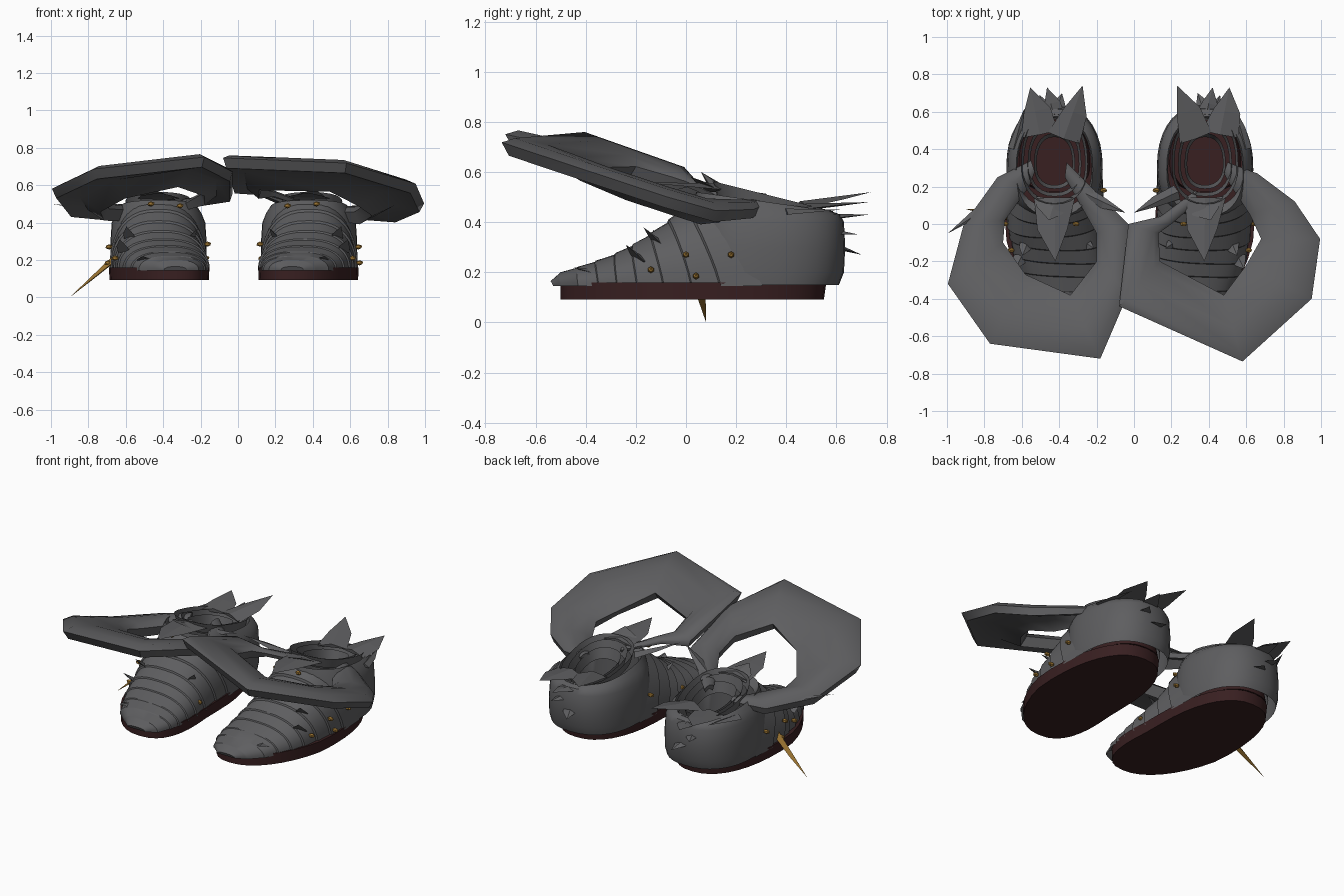
import bpy, bmesh, math, random
from mathutils import Vector

random.seed(4)
if "Cube" in bpy.data.objects:
    bpy.data.objects.remove(bpy.data.objects["Cube"])


def material(name, rgb):
    m = bpy.data.materials.new(name)
    m.use_nodes = True
    m.diffuse_color = (*rgb, 1)
    m.node_tree.nodes["Principled BSDF"].inputs["Base Color"].default_value = (*rgb, 1)
    return m


GREY = material("grey cloth", (0.112, 0.112, 0.117))
RED = material("dark red leather", (0.04, 0.014, 0.015))
GOLD = material("old gold", (0.32, 0.17, 0.03))


def finish(bm, name, mat, smooth=None):
    bmesh.ops.recalc_face_normals(bm, faces=bm.faces)
    mesh = bpy.data.meshes.new(name)
    bm.to_mesh(mesh)
    bm.free()
    ob = bpy.data.objects.new(name, mesh)
    bpy.context.collection.objects.link(ob)
    mesh.materials.append(mat)
    if smooth:
        bpy.ops.object.select_all(action="DESELECT")
        ob.select_set(True)
        bpy.context.view_layer.objects.active = ob
        bpy.ops.object.shade_smooth_by_angle(angle=math.radians(smooth))


def loft(rings, name, mat, closed=True, cap_start=False, cap_end=False, smooth=40):
    bm = bmesh.new()
    rows = [[bm.verts.new(p) for p in r] for r in rings]
    n = len(rows[0])
    for a, b in zip(rows, rows[1:]):
        for i in range(n if closed else n - 1):
            j = (i + 1) % n
            bm.faces.new((a[i], a[j], b[j], b[i]))
    if cap_start:
        bm.faces.new(rows[0])
    if cap_end:
        bm.faces.new(rows[-1])
    finish(bm, name, mat, smooth)


def power(v, e):
    return math.copysign(abs(v) ** e, v)


def inward(side, y):
    """Sideways curve of the toe towards the other shoe."""
    return -side * 0.09 * max(0, min(1, (-0.05 - y) / 0.45)) ** 1.2


def oval(cx, cy, w, front, back, z, tilt=0, n=36, side=0):
    """Egg-shaped outline with separate front and back lengths."""
    pts = []
    for i in range(n):
        a = math.tau * i / n
        dy = power(math.sin(a), 0.85) * (back if math.sin(a) > 0 else front)
        pts.append((cx + w * power(math.cos(a), 0.85) + inward(side, cy + dy), cy + dy, z - tilt * dy))
    return pts


def interp(table, y):
    for (y0, v0), (y1, v1) in zip(table, table[1:]):
        if y <= y1:
            return v0 + (v1 - v0) * (y - y0) / (y1 - y0)
    return table[-1][1]


def shard(name, base, tip, width, mat=GREY, thick=0.012):
    """Torn pointed scrap: a flat, slightly folded leaf."""
    a, t = Vector(base), Vector(tip)
    d = (t - a).normalized()
    side = d.cross(Vector((0, 0, 1)))
    side = side.normalized() if side.length > 0.2 else Vector((1, 0, 0))
    up = side.cross(d)
    bm = bmesh.new()
    b = [bm.verts.new(p) for p in (a + side * width, a - side * width, a + up * thick * 2)]
    mid = a.lerp(t, 0.5)
    m = [bm.verts.new(p) for p in (mid + side * width * 0.85, mid - side * width * 0.6, mid + up * thick)]
    top = bm.verts.new(t)
    bm.faces.new(b)
    for i in range(3):
        j = (i + 1) % 3
        bm.faces.new((b[i], b[j], m[j], m[i]))
        bm.faces.new((m[i], m[j], top))
    finish(bm, name, mat)


def stud(name, p):
    bm = bmesh.new()
    bmesh.ops.create_icosphere(bm, subdivisions=1, radius=0.014)
    for v in bm.verts:
        v.co = Vector((v.co.x * 1.5, v.co.y, v.co.z)) + Vector(p)
    finish(bm, name, GOLD)


# Height, half width and backward sweep of the wraps along the forefoot
HEIGHT = [(-0.54, 0.02), (-0.5, 0.055), (-0.4, 0.085), (-0.3, 0.12), (-0.2, 0.17),
          (-0.1, 0.235), (0, 0.32), (0.05, 0.37)]
WIDTH = [(-0.54, 0.06), (-0.5, 0.125), (-0.43, 0.175), (-0.33, 0.215), (-0.2, 0.245),
         (-0.05, 0.255), (0.05, 0.259)]
SWEEP = [(-0.54, 0.01), (-0.25, 0.02), (-0.07, 0.08), (0.0, 0.13), (0.05, 0.26)]


def arch(side, cx, y, scale, tilt):
    pts = []
    for i in range(21):
        a = math.pi * i / 20
        c, s = math.cos(a), math.sin(a)
        pts.append((cx + inward(side, y) + scale * interp(WIDTH, y) * power(c, 0.8),
                    y + tilt * c + interp(SWEEP, y) * (1 - s),
                    0.145 + scale * interp(HEIGHT, y) * s ** 0.85))
    return pts


def shoe(side, cx, label):
    def at(p):
        return (cx + side * p[0] + inward(side, p[1]), p[1], p[2])

    # Sole and insole
    loft([oval(cx, 0.03, w, f, b, z, side=side) for z, w, f, b in
          ((0.092, 0.262, 0.53, 0.52), (0.16, 0.265, 0.53, 0.53))],
         label + "_sole", RED, cap_start=True, cap_end=True)
    loft([oval(cx, 0.32, w, 0.15, 0.24, z) for z, w in ((0.165, 0.19), (0.22, 0.17))],
         label + "_insole", RED, cap_start=True, cap_end=True)

    # Overlapping wraps across the forefoot
    edges = [-0.54, -0.5, -0.43, -0.36, -0.28, -0.21, -0.14, -0.07, 0.0, 0.05]
    rings, tilt = [], 0
    for i, (y0, y1) in enumerate(zip(edges, edges[1:])):
        rings.append(arch(side, cx, y0, 1.0 if i < 2 else 1.02, tilt))
        tilt = random.uniform(-0.018, 0.018)
        rings.append(arch(side, cx, y1 - 0.004, 0.985, tilt))
    loft(rings, label + "_forefoot_wraps", GREY, closed=False, cap_start=True, smooth=28)

    # Heel and ankle shell, folded over at the rim
    levels = ((0.15, 0.252, 0.27, 0.32, 0), (0.2, 0.258, 0.27, 0.34, 0), (0.3, 0.257, 0.27, 0.345, 0),
              (0.4, 0.25, 0.265, 0.34, 0), (0.45, 0.23, 0.26, 0.325, 0.06),
              (0.485, 0.205, 0.25, 0.285, 0.14), (0.46, 0.198, 0.2, 0.27, 0.14), (0.19, 0.21, 0.2, 0.28, 0))
    loft([oval(cx, 0.29, w, f, b, z, t) for z, w, f, b, t in levels], label + "_ankle_shell", GREY)

    # Loose strips round the opening
    for i, (w, z) in enumerate(((0.178, 0.51), (0.144, 0.5), (0.11, 0.48))):
        strip = [oval(cx, 0.32, w - k * 0.014, w * 1.2 - k * 0.02, w * 1.5 - k * 0.02,
                      z - k * 0.06, 0.25, 28) for k in range(2)]
        loft(strip, f"{label}_collar_strip_{i}", GREY)

    # Heel seam strip
    loft([[(cx + dx, 0.632 - 0.02 * abs(z - 0.3) / 0.1, z) for dx in (-0.035, 0, 0.03)]
          for z in (0.16, 0.25, 0.35, 0.42)], label + "_heel_strip", GREY, closed=False)

    # Tongue, heel scraps and torn edges of the wraps
    scraps = [((0, 0.14, 0.53), (0.02, -0.2, 0.56), 0.11),
              ((0, 0.12, 0.52), (0.03, 0.02, 0.58), 0.1),
              ((-0.05, 0.46, 0.46), (-0.15, 0.74, 0.52), 0.09),
              ((0.08, 0.48, 0.45), (0.13, 0.73, 0.48), 0.1),
              ((0.22, 0.4, 0.43), (0.16, 0.62, 0.45), 0.03),
              ((0, 0.56, 0.41), (0.04, 0.73, 0.43), 0.06),
              ((0, 0.58, 0.3), (-0.04, 0.7, 0.27), 0.05),
              ((0.04, 0.58, 0.35), (0.08, 0.69, 0.35), 0.04),
              ((0.15, -0.1, 0.3), (0.19, -0.17, 0.38), 0.04),
              ((-0.16, -0.1, 0.3), (-0.2, -0.13, 0.37), 0.03),
              ((0.2, -0.18, 0.24), (0.24, -0.24, 0.31), 0.04),
              ((0.12, -0.36, 0.19), (0.16, -0.45, 0.22), 0.05),
              ((0.02, -0.44, 0.18), (0.0, -0.53, 0.15), 0.07),
              ((0.2, 0.2, 0.44), (0.57, -0.05, 0.5), 0.04),
              ((-0.15, 0.17, 0.5), (-0.38, 0.06, 0.6), 0.04)]
    for i, (a, b, w) in enumerate(scraps):
        shard(f"{label}_torn_scrap_{i}", at(a), at(b), w)

    # Studs
    for i, p in enumerate(((0.04, 0.0, 0.5), (-0.115, 0.0, 0.49), (0.265, 0, 0.27), (-0.262, 0.18, 0.285),
                           (0.262, 0.18, 0.27), (0.245, -0.14, 0.21), (-0.24, -0.14, 0.21),
                           (0.27, 0.04, 0.185))):
        stud(f"{label}_stud_{i}", at(p))


def flap(name, outer, inner, lean, low_x):
    """Wide cloth loop hanging forward from the collar, higher on its inner side."""
    def height(x, y):
        return min(0.775, max(0.47, 0.5 - 0.33 * y) + lean * max(0, low_x - x if low_x > 0 else x - low_x))

    rings = []
    for (ox, oy), (ix, iy) in zip(outer, inner):
        o, i = Vector((ox, oy, height(ox, oy))), Vector((ix, iy, height(ix, iy)))
        drop = Vector((0, 0, min(0.07, 0.35 * (o - i).length)))
        rings.append([o - drop * 0.35, o.lerp(i, 0.15) + drop * 0.1, o.lerp(i, 0.5) + drop * 0.25,
                      o.lerp(i, 0.85), i - drop * 0.4, i.lerp(o, 0.12) - drop * 1.3,
                      i.lerp(o, 0.5) - drop * 0.5, o.lerp(i, 0.08) - drop])
    loft(rings, name, GREY, cap_start=True, cap_end=True, smooth=50)


shoe(1, 0.38, "left")
shoe(-1, -0.425, "right")

flap("right_collar_flap",
     [(-0.55, 0.34), (-0.73, 0.25), (-0.91, 0), (-0.995, -0.32), (-0.77, -0.64),
      (-0.18, -0.72), (-0.03, -0.37), (-0.03, 0), (-0.2, 0.17), (-0.36, 0.33)],
     [(-0.53, 0.28), (-0.56, 0.2), (-0.69, 0.02), (-0.7, -0.1), (-0.58, -0.27),
      (-0.34, -0.38), (-0.2, -0.2), (-0.2, -0.05), (-0.28, 0.09), (-0.37, 0.25)], 0.1, -0.77)
flap("left_collar_flap",
     [(0.5, 0.33), (0.66, 0.27), (0.86, 0.12), (0.995, -0.08), (0.95, -0.4),
      (0.58, -0.735), (-0.08, -0.44), (-0.03, 0), (0.14, 0.04), (0.33, 0.18)],
     [(0.48, 0.27), (0.52, 0.2), (0.62, 0.05), (0.68, -0.08), (0.6, -0.22),
      (0.48, -0.38), (0.14, -0.2), (0.13, -0.05), (0.2, 0), (0.34, 0.12)], 0.19, 0.58)

# Long spike on the outer side of the right shoe
shard("right_long_spike", (-0.66, 0.04, 0.19), (-0.9, 0.08, 0), 0.022, GOLD, 0.015)
